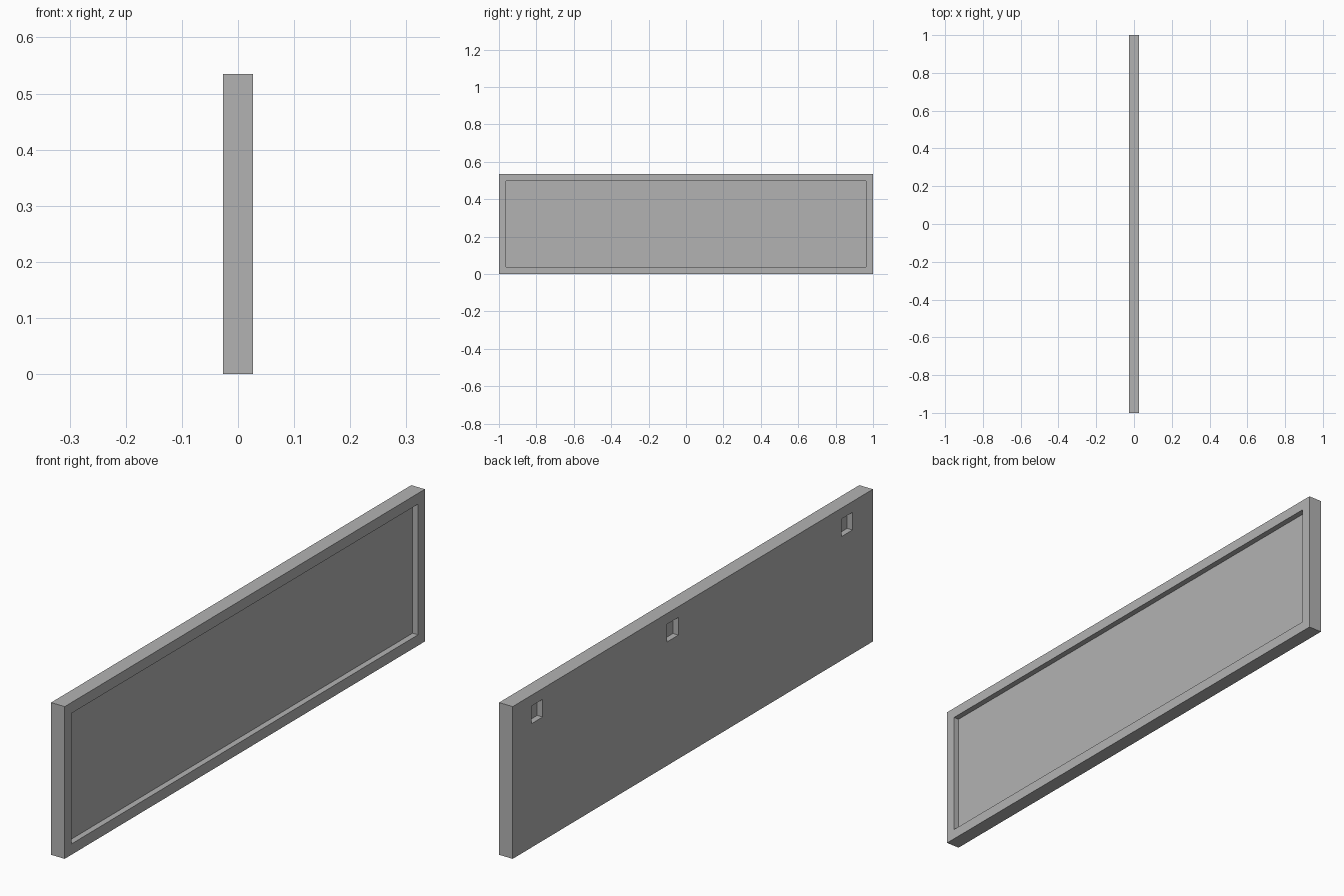
import bpy

# Remove the default cube
old = bpy.data.objects.get("Cube")
if old:
    bpy.data.objects.remove(old, do_unlink=True)

LENGTH, HEIGHT, THICK = 2.0, 0.535, 0.053
RIM = 0.038        # frame width around the recess
DEPTH = 0.021      # depth of recess and hanging slots
SLOT = 0.062       # slot width and height

grey = bpy.data.materials.new("plain_grey")
grey.use_nodes = True
colour = (0.45, 0.45, 0.45, 1)
grey.diffuse_color = colour
grey.node_tree.nodes["Principled BSDF"].inputs["Base Color"].default_value = colour


def box(name, centre, size):
    bpy.ops.mesh.primitive_cube_add(size=1, location=centre)
    obj = bpy.context.object
    obj.name = name
    obj.scale = size
    bpy.ops.object.transform_apply(location=False, rotation=False, scale=True)
    obj.data.materials.append(grey)
    return obj


def cut(target, cutter):
    mod = target.modifiers.new(cutter.name, "BOOLEAN")
    mod.operation = "DIFFERENCE"
    mod.solver = "EXACT"
    mod.object = cutter
    bpy.context.view_layer.objects.active = target
    bpy.ops.object.modifier_apply(modifier=mod.name)
    bpy.data.objects.remove(cutter, do_unlink=True)


# Framed panel body
panel = box("framed_panel", (0, 0, HEIGHT / 2), (THICK, LENGTH, HEIGHT))

# Shallow recess on the +x face, cutter centred on the surface
cut(panel, box("recess_cutter", (THICK / 2, 0, HEIGHT / 2),
               (2 * DEPTH, LENGTH - 2 * RIM, HEIGHT - 2 * RIM)))

# Three hanging slots on the -x face
for y in (0.865, 0.111, -0.856):
    cut(panel, box("slot_cutter", (-THICK / 2, y, HEIGHT - RIM - SLOT / 2),
                   (2 * DEPTH, SLOT, SLOT)))
